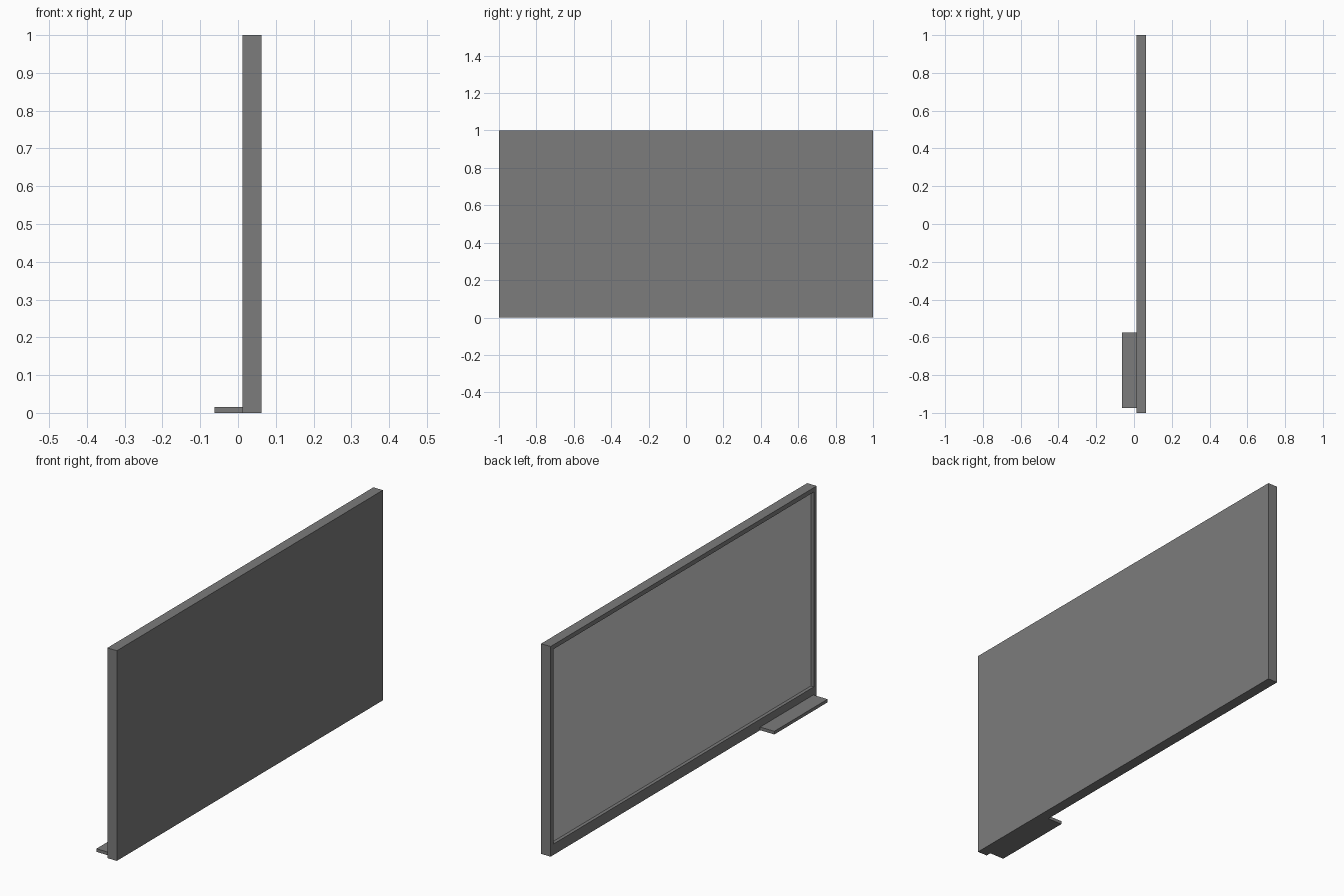
import bpy
import bmesh
from mathutils import Vector

default = bpy.data.objects.get("Cube")
if default:
    bpy.data.objects.remove(default, do_unlink=True)


def make_material(name, value):
    mat = bpy.data.materials.new(name)
    mat.use_nodes = True
    colour = (value, value, value, 1)
    mat.diffuse_color = colour
    mat.node_tree.nodes["Principled BSDF"].inputs["Base Color"].default_value = colour
    return mat


def box_mesh(low, high):
    """Return a bmesh box between two corners."""
    low, high = Vector(low), Vector(high)
    bm = bmesh.new()
    bmesh.ops.create_cube(bm, size=1)
    bmesh.ops.scale(bm, vec=high - low, verts=bm.verts)
    bmesh.ops.translate(bm, vec=(low + high) / 2, verts=bm.verts)
    return bm


def add_object(name, bm, materials):
    mesh = bpy.data.meshes.new(name)
    bm.to_mesh(mesh)
    bm.free()
    for mat in materials:
        mesh.materials.append(mat)
    obj = bpy.data.objects.new(name, mesh)
    bpy.context.collection.objects.link(obj)
    return obj


frame_grey = make_material("frame grey", 0.2)
panel_grey = make_material("panel light grey", 0.6)

BORDER = 0.03
BOTTOM_BORDER = 0.052
RECESS = 0.016

# Board: slab with a framed writing surface sunk into its -x side
bm = box_mesh((0.0125, -1, 0), (0.0625, 1, 1))
panel = min(bm.faces, key=lambda f: f.calc_center_median().x)
bmesh.ops.inset_individual(bm, faces=[panel], thickness=BORDER)
for v in panel.verts:
    if v.co.z < BOTTOM_BORDER:
        v.co.z = BOTTOM_BORDER

# Sink the panel, leaving a lip around it
sunk = bmesh.ops.extrude_discrete_faces(bm, faces=[panel])["faces"][0]
bmesh.ops.translate(bm, vec=(RECESS, 0, 0), verts=sunk.verts)
sunk.material_index = 1
add_object("board", bm, [frame_grey, panel_grey])

# Pen tray at the foot of the board
bm = box_mesh((-0.0625, -0.975, 0), (0.0125, -0.575, 0.015))
add_object("pen_tray", bm, [frame_grey])
